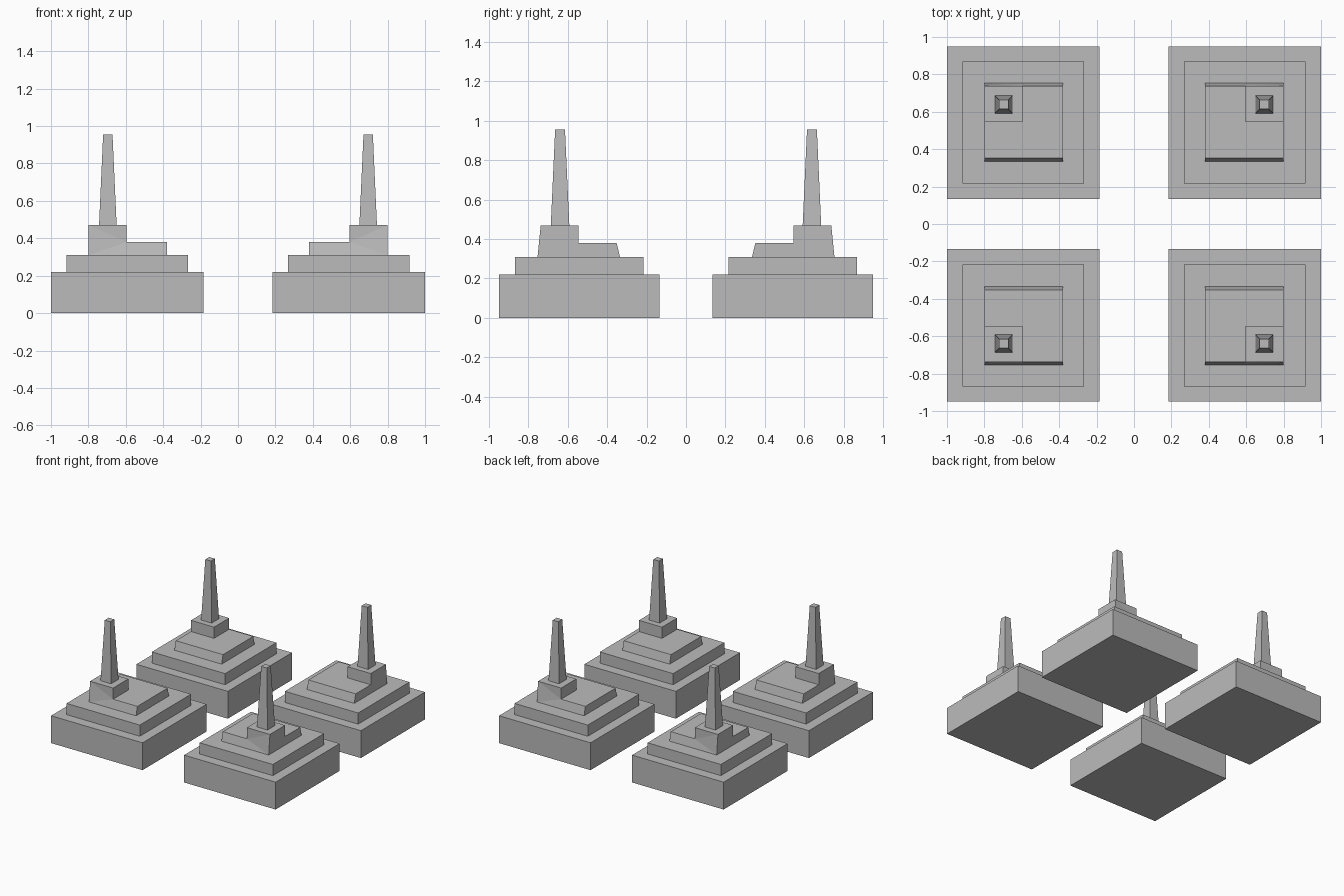
import bpy
import bmesh

cube = bpy.data.objects.get("Cube")
if cube:
    bpy.data.objects.remove(cube, do_unlink=True)

stone = bpy.data.materials.new("grey_stone")
stone.use_nodes = True
GREY = (0.5, 0.5, 0.5, 1)
stone.diffuse_color = GREY
stone.node_tree.nodes["Principled BSDF"].inputs["Base Color"].default_value = GREY


def finish(name, bm):
    """Turn one corner part into an object, mirrored to all four corners."""
    bmesh.ops.recalc_face_normals(bm, faces=bm.faces)
    mesh = bpy.data.meshes.new(name)
    bm.to_mesh(mesh)
    bm.free()
    mesh.materials.append(stone)
    obj = bpy.data.objects.new(name, mesh)
    bpy.context.collection.objects.link(obj)
    mirror = obj.modifiers.new("four_corners", "MIRROR")
    mirror.use_axis = (True, True, False)
    mirror.use_mirror_merge = False
    return obj


def tapered_block(name, centre, bottom, top, z0, z1):
    """Square block with bottom and top half widths."""
    bm = bmesh.new()
    bmesh.ops.create_cube(bm, size=2)
    for v in bm.verts:
        half, z = (top, z1) if v.co.z > 0 else (bottom, z0)
        v.co = (centre[0] + v.co.x * half, centre[1] + v.co.y * half, z)
    return finish(name, bm)


# Square plinths
CENTRE = (0.592, 0.542)
tapered_block("base_plinth", CENTRE, 0.407, 0.407, 0, 0.22)
tapered_block("upper_plinth", CENTRE, 0.326, 0.326, 0.22, 0.31)

# Terrace with sloping ends and a raised outer corner
X0, XM, X1 = 0.38, 0.595, 0.8
Z0, Z1, Z2 = 0.31, 0.38, 0.47
Y_FOOT, Y_IN, Y_MID, Y_OUT, Y_TOE = 0.335, 0.352, 0.545, 0.737, 0.753
points = {
    "a": (X1, Y_TOE, Z0), "b": (X0, Y_TOE, Z0),
    "c": (X0, Y_OUT, Z1), "d": (XM, Y_OUT, Z1),
    "e": (XM, Y_OUT, Z2), "f": (X1, Y_OUT, Z2),
    "g": (X1, Y_MID, Z2), "h": (XM, Y_MID, Z2),
    "i": (XM, Y_MID, Z1), "j": (X1, Y_MID, Z1),
    "k": (X1, Y_IN, Z1), "l": (X0, Y_IN, Z1),
    "m": (X1, Y_FOOT, Z0), "n": (X0, Y_FOOT, Z0),
}
bm = bmesh.new()
verts = {key: bm.verts.new(co) for key, co in points.items()}
outer_end = ["abcd", "adf", "def"]
corner_block = ["efgh", "ghij", "dehi"]
body = ["cdijkl", "klnm", "bcln", "afgjkm", "abnm"]
for keys in outer_end + corner_block + body:
    bm.faces.new([verts[k] for k in keys])
finish("terrace", bm)

# Tapering chimney-like spire on the raised corner
tapered_block("spire", (0.696, 0.639), 0.047, 0.025, Z2, 0.955)
